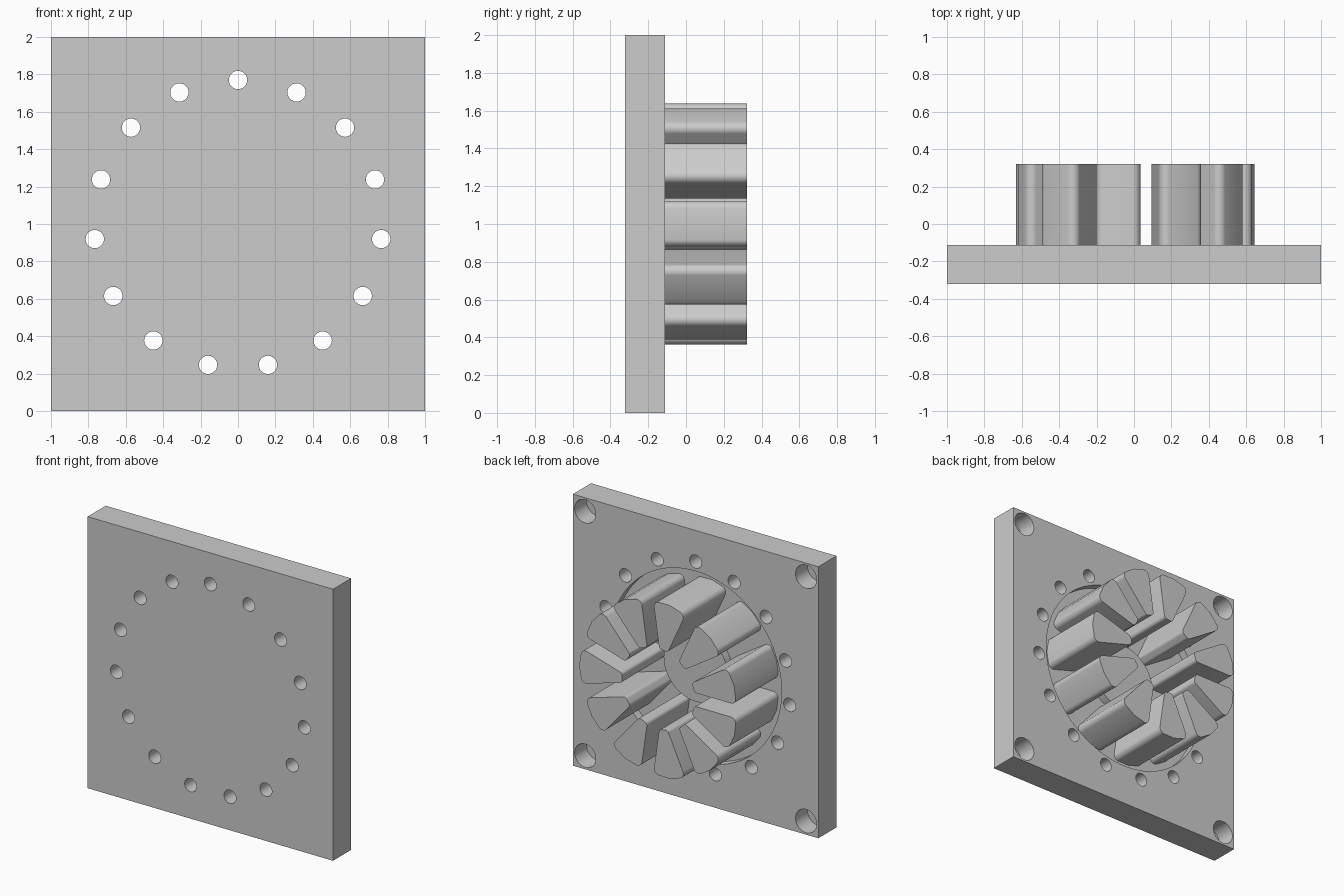
import bpy, bmesh, math
from mathutils import Vector, Matrix

if "Cube" in bpy.data.objects:
    bpy.data.objects.remove(bpy.data.objects["Cube"])

FRONT, FACE, TIP = -0.322, -0.112, 0.322   # plate front, plate back, fin ends
FLOOR = FACE - 0.06                        # floor of the round pocket
N_FINS, N_HOLES = 11, 15

grey = bpy.data.materials.new("plain grey")
grey.diffuse_color = (0.604, 0.604, 0.604, 1)
grey.use_nodes = True
grey.node_tree.nodes["Principled BSDF"].inputs["Base Color"].default_value = grey.diffuse_color


def make_object(name, bm):
    bmesh.ops.recalc_face_normals(bm, faces=bm.faces)
    mesh = bpy.data.meshes.new(name)
    bm.to_mesh(mesh)
    bm.free()
    mesh.materials.append(grey)
    ob = bpy.data.objects.new(name, mesh)
    bpy.context.collection.objects.link(ob)
    return ob


def smooth(ob):
    bpy.ops.object.select_all(action='DESELECT')
    ob.select_set(True)
    bpy.context.view_layer.objects.active = ob
    bpy.ops.object.shade_smooth_by_angle(angle=math.radians(30))


def add_cylinder(bm, x, z, r, y0, y1, sides):
    m = Matrix.Translation((x, (y0 + y1) / 2, z)) @ Matrix.Rotation(math.pi / 2, 4, 'X')
    bmesh.ops.create_cone(bm, cap_ends=True, segments=sides, radius1=r, radius2=r,
                          depth=y1 - y0, matrix=m)


def round_corner(prev, p, nxt, r, steps=8):
    """Arc points replacing corner p."""
    a, b = (prev - p).normalized(), (nxt - p).normalized()
    half = math.acos(a.dot(b)) / 2
    c = p + (a + b).normalized() * (r / math.sin(half))
    s = p + a * (r / math.tan(half)) - c
    e = p + b * (r / math.tan(half)) - c
    return [c + s.lerp(e, i / steps).normalized() * r for i in range(steps + 1)]


# square plate
bm = bmesh.new()
bmesh.ops.create_cube(bm, size=1, matrix=Matrix.Translation((0, (FRONT + FACE) / 2, 1))
                      @ Matrix.Diagonal((2, FACE - FRONT, 2, 1)))
plate = make_object("plate", bm)

# cutter: round pocket, ring of through holes, blind corner holes
bm = bmesh.new()
add_cylinder(bm, 0, 1, 0.70, FLOOR, 0, 96)
for i in range(N_HOLES):
    a = 2 * math.pi * i / N_HOLES
    add_cylinder(bm, 0.77 * math.sin(a), 1 + 0.77 * math.cos(a), 0.049, -0.5, 0.1, 32)
for sx in (-1, 1):
    for sz in (-1, 1):
        add_cylinder(bm, 0.9 * sx, 1 + 0.9 * sz, 0.086, FACE - 0.14, 0, 40)
cutter = make_object("hole_cutter", bm)
cutter.hide_render = True

mod = plate.modifiers.new("holes", 'BOOLEAN')
mod.operation, mod.solver, mod.object = 'DIFFERENCE', 'EXACT', cutter
bpy.context.view_layer.objects.active = plate
bpy.ops.object.modifier_apply(modifier=mod.name)
bpy.data.objects.remove(cutter)
smooth(plate)

# centre disc, level with the plate's back
bm = bmesh.new()
add_cylinder(bm, 0, 1, 0.26, FLOOR - 0.02, FACE, 64)
smooth(make_object("centre_disc", bm))

# wedge fin profile with rounded corners, pointing outward along x
half_angle = math.pi / N_FINS
def half_width(r):
    return r * math.tan(half_angle) - 0.052

r_in, r_out = 0.295, 0.632
corners = [Vector((r_in, -half_width(r_in))), Vector((r_out, -half_width(r_out))),
           Vector((r_out, half_width(r_out))), Vector((r_in, half_width(r_in)))]
radii = [0.025, 0.04, 0.04, 0.025]
profile = []
for i in range(4):
    profile += round_corner(corners[i - 1], corners[i], corners[(i + 1) % 4], radii[i])
    if i == 1:   # slight bulge of the outer end
        profile.append(Vector((0.645, 0)))

# ring of fins
for k in range(N_FINS):
    rot = Matrix.Rotation(2 * half_angle * k, 2)
    bm = bmesh.new()
    ring = [rot @ p for p in profile]
    face = bm.faces.new([bm.verts.new((p.x, FLOOR - 0.02, 1 + p.y)) for p in ring])
    ext = bmesh.ops.extrude_face_region(bm, geom=[face], use_keep_orig=True)
    top = [g for g in ext["geom"] if isinstance(g, bmesh.types.BMVert)]
    bmesh.ops.translate(bm, verts=top, vec=(0, TIP - FLOOR + 0.02, 0))
    smooth(make_object(f"fin_{k + 1}", bm))
